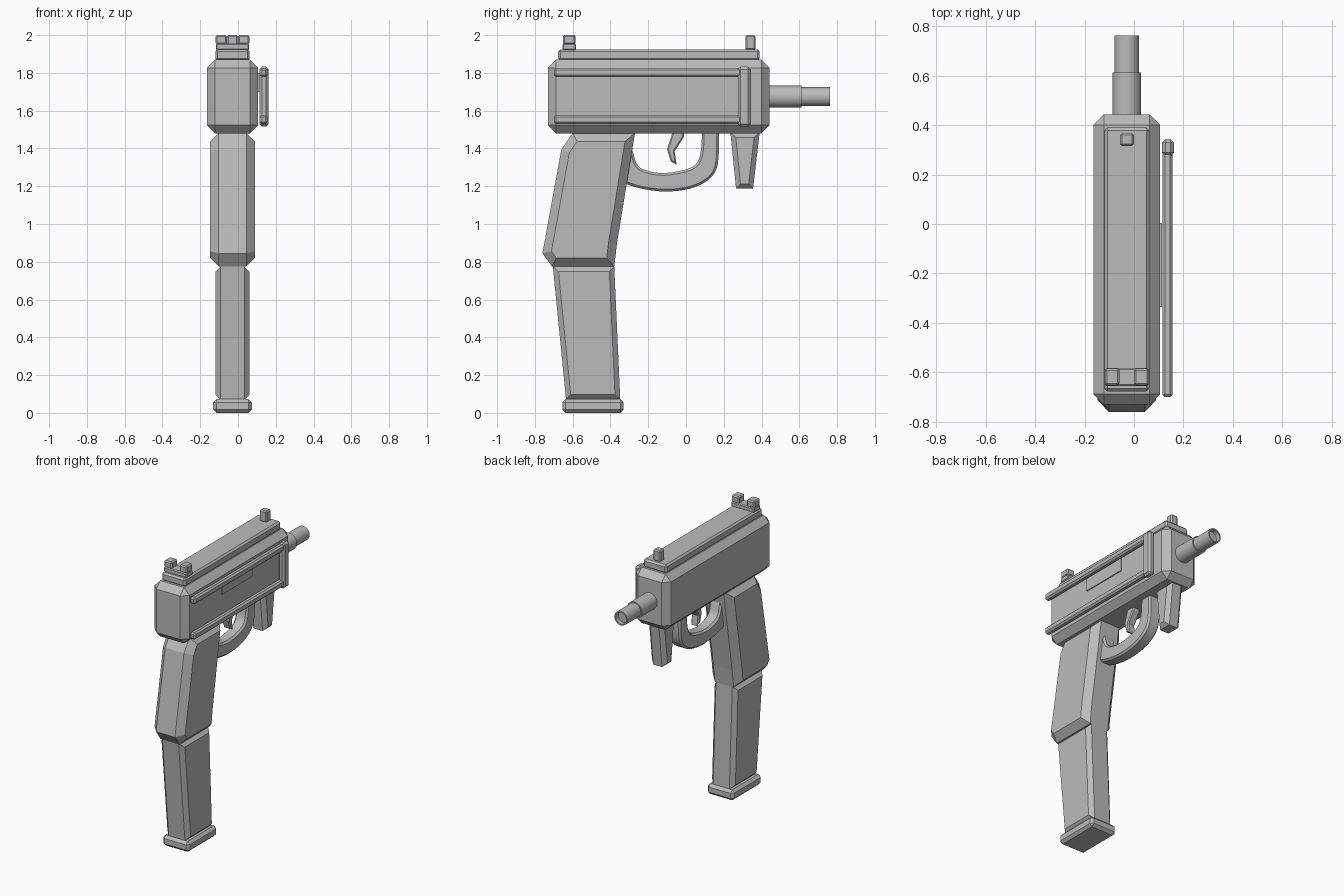
import bpy, bmesh, math
from mathutils import Vector, Matrix

if "Cube" in bpy.data.objects:
    bpy.data.objects.remove(bpy.data.objects["Cube"])

CX = -0.029  # centre plane of the body

mat = bpy.data.materials.new("plain_grey")
mat.diffuse_color = (0.5, 0.5, 0.5, 1)
mat.use_nodes = True
mat.node_tree.nodes["Principled BSDF"].inputs["Base Color"].default_value = mat.diffuse_color


def finish(name, bm, smooth=False):
    bmesh.ops.recalc_face_normals(bm, faces=bm.faces)
    me = bpy.data.meshes.new(name)
    bm.to_mesh(me)
    bm.free()
    me.materials.append(mat)
    ob = bpy.data.objects.new(name, me)
    bpy.context.collection.objects.link(ob)
    if smooth:
        bpy.ops.object.select_all(action='DESELECT')
        ob.select_set(True)
        bpy.context.view_layer.objects.active = ob
        bpy.ops.object.shade_smooth_by_angle(angle=math.radians(30))
    return ob


def box(name, x, y, z, bevel=0.0):
    """Chamfered box from (min, max) ranges."""
    bm = bmesh.new()
    bmesh.ops.create_cube(bm, size=1)
    for v in bm.verts:
        v.co = Vector([(r[0] + r[1]) / 2 + c * (r[1] - r[0]) for c, r in zip(v.co, (x, y, z))])
    if bevel:
        bmesh.ops.bevel(bm, geom=bm.edges[:], offset=bevel, segments=1, affect='EDGES')
    return finish(name, bm)


def slab(name, profile, half, bevel, smooth=False):
    """Side profile (y, z) extruded across x, chamfered round both side faces."""
    bm = bmesh.new()
    f = bm.faces.new([bm.verts.new((CX - half, y, z)) for y, z in profile])
    ext = bmesh.ops.extrude_face_region(bm, geom=[f], use_keep_orig=True)["geom"]
    bmesh.ops.translate(bm, vec=(2 * half, 0, 0), verts=[g for g in ext if isinstance(g, bmesh.types.BMVert)])
    bmesh.ops.recalc_face_normals(bm, faces=bm.faces)
    rim = [e for e in bm.edges if abs(e.verts[0].co.x - e.verts[1].co.x) < 1e-5]
    bmesh.ops.bevel(bm, geom=rim, offset=bevel, segments=1, affect='EDGES')
    return finish(name, bm, smooth)


def curve(pts, n=4):
    """Smooth curve through the points."""
    p = [Vector(q) for q in [pts[0]] + pts + [pts[-1]]]
    out = []
    for i in range(1, len(p) - 2):
        a, b, c, d = p[i - 1:i + 3]
        for k in range(n):
            t = k / n
            out.append(0.5 * (2 * b + (c - a) * t + (2 * a - 5 * b + 4 * c - d) * t * t
                              + (3 * b - a - 3 * c + d) * t ** 3))
    return out + [p[-1]]


def lathe(name, rings, z, sides=32):
    """Rings of (radius, y) spun about the barrel axis; ends are capped."""
    bm = bmesh.new()
    loops = [[bm.verts.new((CX + r * math.cos(a), y, z + r * math.sin(a)))
              for a in (2 * math.pi * k / sides for k in range(sides))] for r, y in rings]
    for a, b in zip(loops, loops[1:]):
        for k in range(sides):
            j = (k + 1) % sides
            bm.faces.new((a[k], a[j], b[j], b[k]))
    bm.faces.new(loops[0])
    bm.faces.new(loops[-1])
    return finish(name, bm, True)


# Receiver, top rail and side port plate
box("receiver", (CX - 0.135, CX + 0.135), (-0.73, 0.443), (1.48, 1.87), 0.043)
box("top_rail", (CX - 0.091, CX + 0.091), (-0.677, 0.39), (1.865, 1.925), 0.012)
box("port_plate", (0.10, 0.113), (-0.335, 0.005), (1.70, 1.80))

# Sights
box("rear_sight_base", (CX - 0.088, CX + 0.088), (-0.655, -0.582), (1.92, 1.955), 0.006)
for side, s in (("left", -1), ("right", 1)):
    x = CX + s * 0.059
    box("rear_sight_post_" + side, (x - 0.03, x + 0.03), (-0.652, -0.584), (1.95, 2.0), 0.008)
box("front_sight", (CX - 0.028, CX + 0.028), (0.315, 0.367), (1.92, 2.0), 0.008)

# Stepped barrel with a shallow open muzzle
lathe("barrel", [(0.058, 0.42), (0.058, 0.612), (0.05, 0.612), (0.05, 0.762),
                 (0.041, 0.762), (0.041, 0.73)], 1.674)

# Folded side stock: two rods and an upright end piece
for level, z in (("upper", 1.801), ("lower", 1.553)):
    box("stock_rod_" + level, (0.115, 0.156), (-0.70, 0.30), (z - 0.024, z + 0.024), 0.011)
box("stock_end", (0.114, 0.162), (0.274, 0.343), (1.515, 1.833), 0.014)

# Grip, magazine and its foot
slab("grip", [(-0.60, 1.482), (-0.66, 1.395), (-0.76, 0.845), (-0.71, 0.775), (-0.38, 0.775),
              (-0.365, 0.90), (-0.27, 1.482)], 0.118, 0.045)
slab("magazine", [(-0.705, 0.775), (-0.635, 0.07), (-0.348, 0.07), (-0.38, 0.775)], 0.09, 0.027)
box("magazine_foot", (CX - 0.103, CX + 0.103), (-0.655, -0.33), (0, 0.073), 0.018)

# Trigger guard and trigger
outer = curve([(-0.34, 1.22), (-0.24, 1.188), (-0.11, 1.172), (0.02, 1.187), (0.12, 1.235),
               (0.168, 1.315), (0.175, 1.49)])
inner = curve([(0.085, 1.49), (0.075, 1.365), (0.03, 1.30), (-0.11, 1.27), (-0.215, 1.285),
               (-0.262, 1.32), (-0.29, 1.40), (-0.34, 1.40)])
slab("trigger_guard", outer + inner, 0.045, 0.012, True)
slab("trigger", [(-0.07, 1.49), (-0.10, 1.395), (-0.08, 1.33), (-0.05, 1.315), (-0.06, 1.385),
                 (-0.012, 1.46), (-0.008, 1.49)], 0.028, 0.007)

# Front hand stop
slab("hand_stop", [(0.235, 1.485), (0.39, 1.485), (0.355, 1.187), (0.265, 1.187)], 0.06, 0.026)
